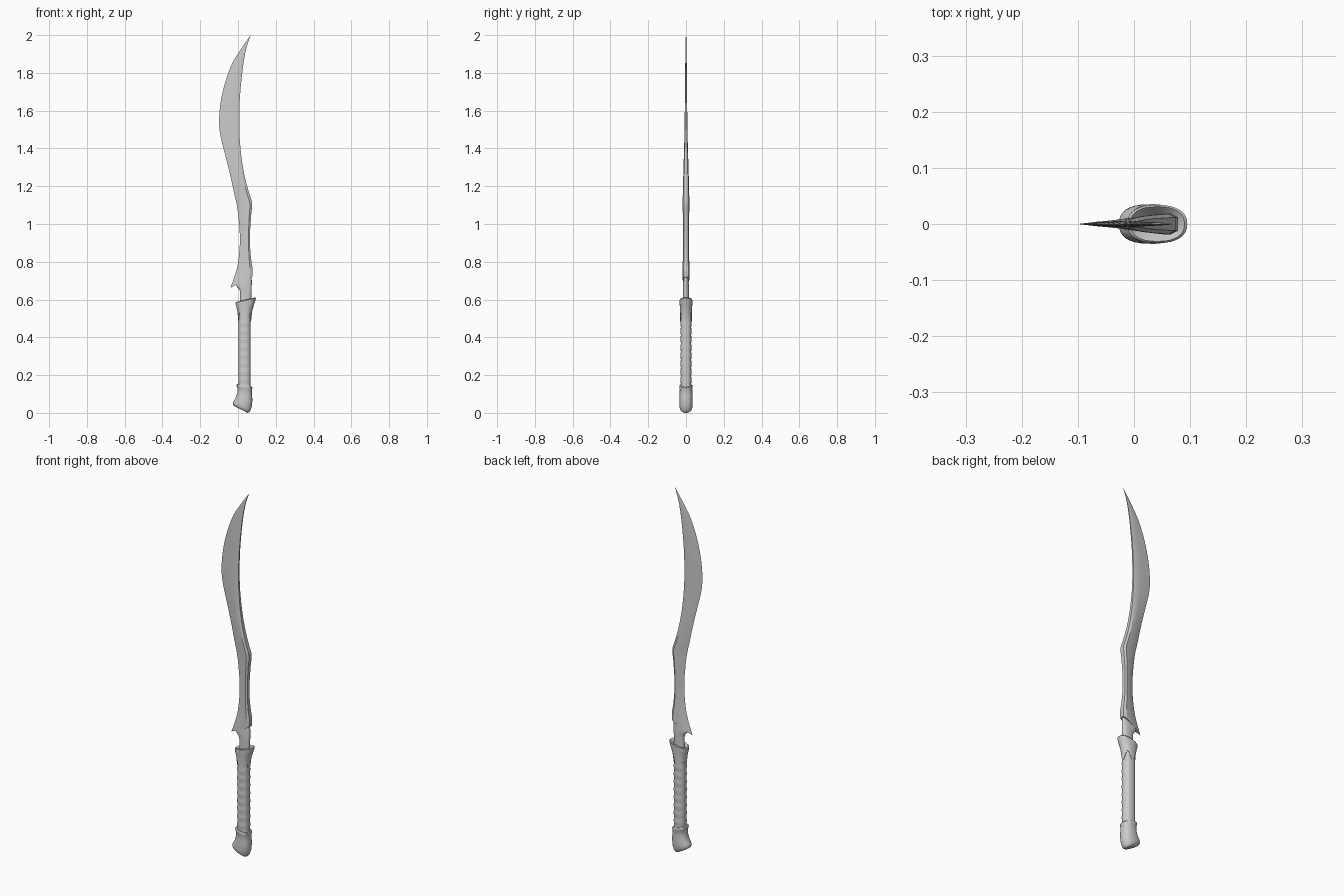
import bpy, bmesh, math
from mathutils import Vector


def loft(name, rings, angle=35):
    """Skin a list of equal-length point rings and cap both ends."""
    bm = bmesh.new()
    vs = [[bm.verts.new(p) for p in r] for r in rings]
    n = len(rings[0])
    for a, b in zip(vs, vs[1:]):
        for i in range(n):
            j = (i + 1) % n
            bm.faces.new((a[i], a[j], b[j], b[i]))
    bm.faces.new(vs[0])
    bm.faces.new(vs[-1])
    bmesh.ops.remove_doubles(bm, verts=bm.verts, dist=0.0002)
    bmesh.ops.recalc_face_normals(bm, faces=bm.faces)
    me = bpy.data.meshes.new(name)
    bm.to_mesh(me)
    bm.free()
    ob = bpy.data.objects.new(name, me)
    bpy.context.collection.objects.link(ob)
    bpy.ops.object.select_all(action='DESELECT')
    ob.select_set(True)
    bpy.context.view_layer.objects.active = ob
    bpy.ops.object.shade_smooth_by_angle(angle=math.radians(angle))
    return ob


def oval(xl, zl, xr, zr, ry, lobe=0.0, power=0.85, n=32):
    """Tilted oval ring; lobe pulls four points of the ring downward."""
    pts = []
    for i in range(n):
        a = 2 * math.pi * i / n
        c, s = math.cos(a), math.sin(a)
        u = 0.5 + 0.5 * math.copysign(abs(c) ** power, c)
        y = ry * math.copysign(abs(s) ** power, s)
        pts.append((xl + (xr - xl) * u, y,
                    zl + (zr - zl) * u - lobe * math.cos(4 * a)))
    return pts


def smooth_rows(rows, steps=4):
    """Catmull-Rom interpolation between rows of numbers."""
    out = []
    for i in range(len(rows) - 1):
        p = [rows[max(0, min(len(rows) - 1, i + k))] for k in (-1, 0, 1, 2)]
        for k in range(steps):
            t = k / steps
            out.append([b + 0.5 * t * (c - a + t * (2 * a - 5 * b + 4 * c - d
                        + t * (3 * (b - c) + d - a)))
                        for a, b, c, d in zip(*p)])
    return out + [list(rows[-1])]


def wedge(xl, zl, xr, zr, t):
    """Blade section: sharp edge on the left, flat thick spine on the right."""
    half = [(0.3, 0.5), (0.6, 0.84), (0.85, 1.0), (1.0, 0.65)]
    prof = [(0, 0)] + half + [(u, -w) for u, w in reversed(half)]
    return [(xl + (xr - xl) * u, w * t, zl + (zr - zl) * u) for u, w in prof]


# Blade: edge x, spine x and half thickness by height
blade = [
    (.067, 2.0, .067, 2.0, .001), (.018, 1.93, .044, 1.93, .003),
    (-.031, 1.85, .029, 1.85, .004), (-.068, 1.75, .017, 1.75, .005),
    (-.091, 1.65, .009, 1.65, .006), (-.100, 1.56, .007, 1.56, .007),
    (-.098, 1.50, .007, 1.50, .008), (-.087, 1.44, .010, 1.44, .009),
    (-.061, 1.34, .020, 1.34, .012), (-.037, 1.24, .038, 1.24, .015),
    (-.020, 1.16, .060, 1.16, .017), (-.008, 1.11, .075, 1.11, .018),
    (.001, 1.05, .070, 1.05, .017), (.009, .96, .064, .96, .015),
    (.009, .88, .064, .88, .015), (.001, .80, .070, .81, .017),
    (-.010, .75, .077, .765, .019), (-.021, .715, .078, .75, .019),
    (-.040, .662, .076, .72, .019),
]
loft("blade", [wedge(*r) for r in smooth_rows(blade)], 30)

# Tang between blade and guard, flaring under the blade heel
tang = [(.010, .56, .070, .56, .016), (.011, .63, .071, .63, .016),
        (.007, .652, .072, .655, .016), (-.008, .670, .073, .69, .015),
        (-.012, .690, .072, .735, .012)]
loft("tang", [oval(*r) for r in smooth_rows(tang)])

# Guard: flared collar with pointed flaps and slanted rim
guard = [
    (.008, .51, .062, .51, .026, .02), (.001, .507, .069, .507, .032, .024),
    (-.002, .535, .075, .545, .0315, .008), (-.008, .562, .085, .575, .033, 0),
    (-.012, .574, .091, .592, .034, 0), (-.012, .584, .095, .607, .034, 0),
    (-.007, .588, .090, .611, .031, 0), (-.001, .582, .080, .603, .026, 0),
    (.010, .570, .066, .585, .016, 0),
]
loft("guard", [oval(*r) for r in guard])

# Grip: straight oval handle with faint wrapped ripples on its flanks
grip = []
for i in range(61):
    z = 0.12 + 0.43 * i / 60
    grip.append(oval(.003, z, .067, z, .0285 + .0009 * math.sin(i * math.pi / 3)))
loft("grip", grip)

# Pommel: rolled rim, then a body hooked towards the edge side
pommel = [
    (.004, .153, .066, .138, .029, 0), (-.004, .154, .072, .138, .033, 0),
    (-.008, .149, .076, .133, .0355, 0), (-.007, .140, .075, .124, .0355, 0),
    (-.003, .134, .073, .118, .033, 0), (-.004, .105, .075, .090, .034, 0),
    (-.012, .080, .076, .062, .035, 0), (-.024, .061, .073, .035, .035, 0),
    (-.027, .050, .066, .012, .034, 0), (-.025, .042, .059, .003, .030, 0),
    (-.016, .034, .050, .000, .022, 0),
]
loft("pommel", [oval(*r) for r in pommel])
